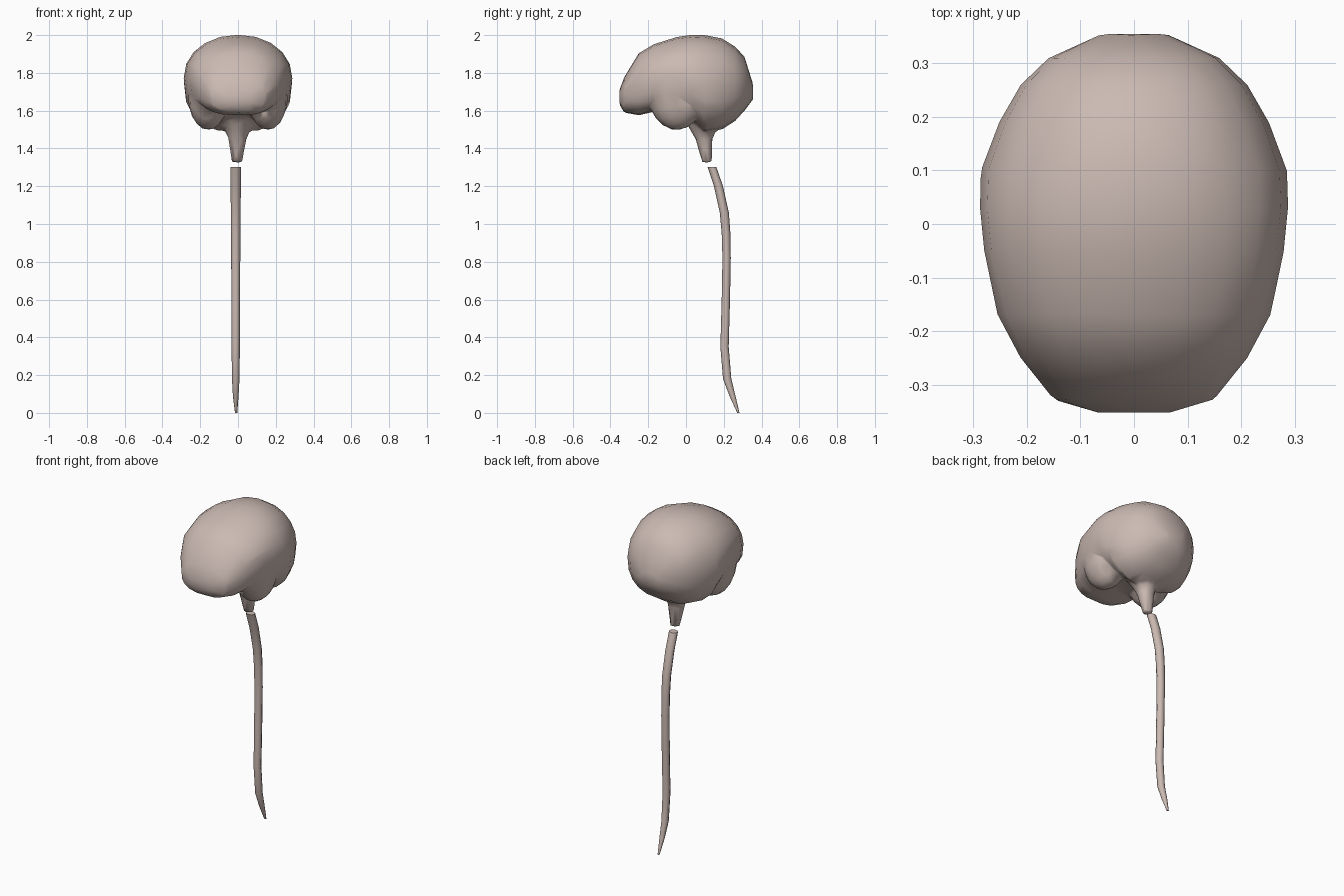
import bpy, bmesh
from math import sin, cos, pi, copysign

if "Cube" in bpy.data.objects:
    bpy.data.objects.remove(bpy.data.objects["Cube"])

mat = bpy.data.materials.new("tissue")
mat.diffuse_color = (.60, .49, .45, 1)
mat.use_nodes = True
mat.node_tree.nodes["Principled BSDF"].inputs["Base Color"].default_value = mat.diffuse_color


def smooth(ob, angle):
    bpy.ops.object.select_all(action='DESELECT')
    ob.select_set(True)
    bpy.context.view_layer.objects.active = ob
    bpy.ops.object.shade_smooth_by_angle(angle=angle * pi / 180)


def loft(name, rings, angle=60):
    """Skin a list of equal-length vertex rings and cap both ends."""
    bm = bmesh.new()
    vr = [[bm.verts.new(p) for p in r] for r in rings]
    n = len(vr[0])
    for a, b in zip(vr, vr[1:]):
        for i in range(n):
            j = (i + 1) % n
            bm.faces.new((a[i], a[j], b[j], b[i]))
    bm.faces.new(vr[0])
    bm.faces.new(vr[-1])
    bmesh.ops.recalc_face_normals(bm, faces=bm.faces)
    me = bpy.data.meshes.new(name)
    bm.to_mesh(me)
    bm.free()
    ob = bpy.data.objects.new(name, me)
    bpy.context.collection.objects.link(ob)
    smooth(ob, angle)
    return ob


def spow(v, e):
    return copysign(abs(v) ** e, v)


def flat_rings(path, n):
    """Horizontal elliptical rings: (x, y, z, x radius, y radius)."""
    return [[(x + rx * cos(2 * pi * i / n), y + ry * sin(2 * pi * i / n), z)
             for i in range(n)] for x, y, z, rx, ry in path]


# Cerebrum: cross-sections front to back (y, bottom, top, half width),
# round above and boxier below
sections = [(-.352, 1.63, 1.71, .07), (-.328, 1.59, 1.775, .15),
            (-.25, 1.575, 1.905, .212), (-.17, 1.595, 1.952, .255),
            (-.05, 1.58, 1.99, .28), (.03, 1.545, 2.002, .288),
            (.10, 1.485, 2.0, .286), (.19, 1.50, 1.983, .252),
            (.26, 1.545, 1.94, .212), (.31, 1.60, 1.885, .16),
            (.355, 1.66, 1.74, .06)]
N = 20
rings = []
for y, lo, hi, w in sections:
    c, h = (lo + hi) / 2, (hi - lo) / 2
    ring = []
    for i in range(N):
        a = 2 * pi * i / N
        e = .96 if sin(a) > 0 else (.70 if y < 0 else .80)
        ring.append((w * spow(cos(a), e), y, c + h * spow(sin(a), e)))
    rings.append(ring)
brain = loft("brain", rings)

# Temporal lobes, tall lumps that run up into each flank
parts = []
for side, label in ((-1, "left"), (1, "right")):
    bpy.ops.mesh.primitive_uv_sphere_add(segments=16, ring_count=10, radius=1,
                                         location=(side * .157, -.055, 1.675))
    lobe = bpy.context.object
    lobe.name = label + "_temporal_lobe"
    lobe.scale = (.108, .145, .178)
    lobe.rotation_euler = (.12, 0, 0)
    parts.append(lobe)

# Brain stem, leaning back toward the cord
parts.append(loft("brain_stem", flat_rings([
    (0, .06, 1.62, .10, .11), (0, .09, 1.51, .068, .075),
    (-.003, .096, 1.45, .049, .046), (-.005, .111, 1.325, .028, .027)], 12)))

# Join, then fuse into one soft surface and reduce it to low-poly
bpy.ops.object.select_all(action='DESELECT')
for ob in parts + [brain]:
    ob.select_set(True)
bpy.context.view_layer.objects.active = brain
bpy.ops.object.join()
m = brain.modifiers.new("fuse", 'REMESH')
m.mode = 'VOXEL'
m.voxel_size = .011
m = brain.modifiers.new("soften", 'SMOOTH')
m.factor, m.iterations = .5, 5
m = brain.modifiers.new("reduce", 'DECIMATE')
m.ratio = .025
for name in ("fuse", "soften", "reduce"):
    bpy.ops.object.modifier_apply(modifier=name)
smooth(brain, 75)

# Spinal cord
cord = loft("spinal_cord", flat_rings([
    (-.012, .137, 1.303, .028, .023), (-.012, .172, 1.20, .027, .024),
    (-.012, .203, 1.06, .026, .024), (-.012, .212, .95, .025, .023),
    (-.012, .215, .82, .024, .022), (-.012, .211, .60, .023, .022),
    (-.012, .204, .35, .022, .022), (-.012, .218, .18, .020, .022),
    (-.012, .246, .09, .015, .016), (-.010, .277, 0, .006, .006)], 8))

for ob in (brain, cord):
    ob.data.materials.clear()
    ob.data.materials.append(mat)
